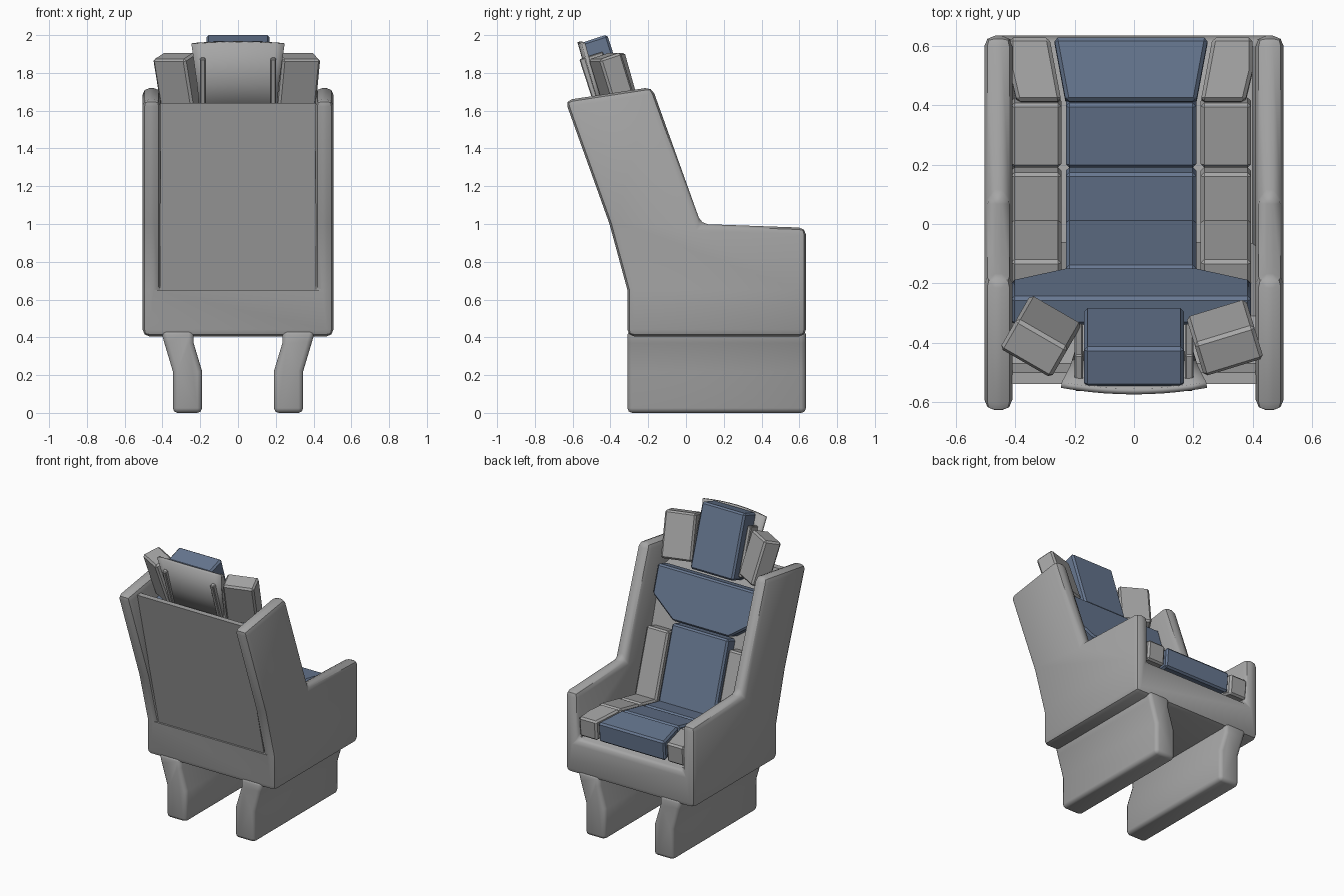
import bpy, bmesh, math
from mathutils import Matrix, Vector

cube = bpy.data.objects.get("Cube")
if cube:
    bpy.data.objects.remove(cube, do_unlink=True)


def material(name, rgb):
    m = bpy.data.materials.new(name)
    m.use_nodes = True
    m.diffuse_color = (*rgb, 1)
    m.node_tree.nodes["Principled BSDF"].inputs["Base Color"].default_value = (*rgb, 1)
    return m


GREY = material("warm grey", (0.38, 0.38, 0.38))
BLUE = material("slate blue", (0.135, 0.185, 0.28))


def finish(name, bm, mat, bevel=0.0, segments=1, angle=25):
    """Round the sharp edges, then turn the bmesh into an object."""
    bmesh.ops.recalc_face_normals(bm, faces=bm.faces)
    if bevel:
        edges = [e for e in bm.edges if e.is_manifold and e.calc_face_angle() > math.radians(25)]
        bmesh.ops.bevel(bm, geom=edges, offset=bevel, segments=segments,
                        profile=0.5, affect='EDGES', clamp_overlap=True)
    mesh = bpy.data.meshes.new(name)
    bm.to_mesh(mesh)
    bm.free()
    mesh.materials.append(mat)
    ob = bpy.data.objects.new(name, mesh)
    bpy.context.collection.objects.link(ob)
    bpy.ops.object.select_all(action='DESELECT')
    ob.select_set(True)
    bpy.context.view_layer.objects.active = ob
    bpy.ops.object.shade_smooth_by_angle(angle=math.radians(angle))
    return ob


def prism(name, outline, depth, matrix, mat, bevel=0.012, segments=1, angle=25):
    """Extrude a flat outline by depth along local z, placed by matrix."""
    bm = bmesh.new()
    low = [bm.verts.new(matrix @ Vector((u, v, 0))) for u, v in outline]
    high = [bm.verts.new(matrix @ Vector((u, v, depth))) for u, v in outline]
    bm.faces.new(low)
    bm.faces.new(high)
    for i in range(len(low)):
        j = (i + 1) % len(low)
        bm.faces.new((low[i], low[j], high[j], high[i]))
    return finish(name, bm, mat, bevel, segments, angle)


def rect(x0, x1, v0, v1):
    return [(x0, v0), (x1, v0), (x1, v1), (x0, v1)]


def frame(x, y, z, tilt, yaw=0):
    return (Matrix.Translation((x, y, z)) @ Matrix.Rotation(math.radians(yaw), 4, 'Z')
            @ Matrix.Rotation(math.radians(tilt), 4, 'X'))


SIDES = (("left", 1), ("right", -1))

# Tub: floor box and two side panels in one rounded shell
OUT, INN, FLOOR, BOTTOM = 0.505, 0.41, 0.65, 0.405
profile = [(-0.31, FLOOR), (-0.405, 1.0), (-0.64, 1.655), (-0.18, 1.725),
           (0.08, 1.0), (0.635, 0.98), (0.635, FLOOR)]
bm = bmesh.new()
ring = {}
for s in (1, -1):
    outer = [bm.verts.new((s * OUT, y, z)) for y, z in profile]
    inner = [bm.verts.new((s * INN, y, z)) for y, z in profile]
    foot = [bm.verts.new((s * OUT, y, BOTTOM)) for y in (0.635, -0.31)]
    bm.faces.new(outer + foot)
    bm.faces.new(inner)
    for i in range(len(profile) - 1):
        bm.faces.new((outer[i], outer[i + 1], inner[i + 1], inner[i]))
    ring[s] = outer, inner, foot
(lo, li, lf), (ro, ri, rf) = ring[1], ring[-1]
bm.faces.new((li[0], li[-1], ri[-1], ri[0]))
bm.faces.new((lf[0], lf[1], rf[1], rf[0]))
bm.faces.new((lo[-1], li[-1], ri[-1], ro[-1], rf[0], lf[0]))
bm.faces.new((lo[0], li[0], ri[0], ro[0], rf[1], lf[1]))
finish("seat_tub", bm, GREY, 0.036, 2, 40)

# Runners under the tub
to_xz = Matrix(((1, 0, 0, 0), (0, 0, 1, -0.31), (0, 1, 0, 0), (0, 0, 0, 1)))
runner = [(0.41, 0.44), (0.39, 0.37), (0.345, 0.22), (0.345, 0), (0.19, 0),
          (0.19, 0.22), (0.235, 0.37), (0.235, 0.44)]
for side, s in SIDES:
    prism(side + "_runner", [(s * x, z) for x, z in runner], 0.945, to_xz, GREY, 0.025, 2, 50)

# Backrest core with its flat rear panel
to_yz = Matrix(((0, 0, 1, -0.412), (1, 0, 0, 0), (0, 1, 0, 0), (0, 0, 0, 1)))
prism("backrest_core", [(-0.06, 0.64), (-0.295, 0.64), (-0.54, 1.64), (-0.5, 1.64),
                        (-0.47, 1.55), (-0.31, 1.52)], 0.824, to_yz, GREY, 0)

# Seat cushions: a middle row and two side rows on each sloped frame
seat = frame(-0.01, 0, 0.745, 12)
front = frame(-0.01, 0.41, 0.835, -5)
back = frame(-0.01, 0.015, 0.74, 107.5)
for name, v0, v1 in (("rear", -0.05, 0.175), ("middle", 0.192, 0.415)):
    prism(name + "_seat_cushion", rect(-0.22, 0.22, v0, v1), -0.11, seat, BLUE)
    for side, s in SIDES:
        prism(f"{side}_{name}_seat_bolster", rect(s * 0.235, s * 0.405, v0, v1), -0.11, seat, GREY)
prism("front_seat_cushion", [(-0.22, 0.005), (0.22, 0.005), (0.26, 0.22), (-0.26, 0.22)],
      -0.14, front, BLUE)
for side, s in SIDES:
    shape = [(0.235, 0.005), (0.385, 0.005), (0.41, 0.11), (0.41, 0.22), (0.275, 0.22)]
    prism(side + "_front_seat_bolster", [(s * x, v) for x, v in shape], -0.14, front, GREY)

# Backrest cushions
prism("lower_back_cushion", rect(-0.22, 0.22, -0.03, 0.52), 0.13, back, BLUE)
for side, s in SIDES:
    prism(side + "_back_bolster", rect(s * 0.235, s * 0.405, -0.03, 0.46), 0.13, back, GREY)
prism("upper_back_cushion", [(-0.22, 0.535), (0.22, 0.535), (0.405, 0.67), (0.405, 0.87),
                             (-0.405, 0.87), (-0.405, 0.67)], 0.1, back, BLUE)

# Headrest: centre pad, two angled side pads
prism("headrest_pad", rect(-0.168, 0.168, 0, 0.445), 0.14, frame(0, -0.28, 1.58, 108), BLUE)
prism("right_headrest_wing", rect(-0.1, 0.1, 0, 0.315), 0.125,
      frame(-0.26, -0.285, 1.61, 108, -30), GREY)
prism("left_headrest_wing", rect(-0.105, 0.105, 0, 0.315), 0.125,
      frame(0.275, -0.28, 1.61, 108, 17), GREY)

# Curved shell and struts behind the headrest
bm = bmesh.new()
rows = []
for width, y, z in ((0.2, -0.455, 1.58), (0.215, -0.505, 1.75), (0.245, -0.565, 1.965)):
    rows.append([bm.verts.new((width * t / 5, y + 0.022 * (t / 5) ** 2, z - 0.01 * (t / 5) ** 2))
                 for t in range(-5, 6)])
for a, b in zip(rows, rows[1:]):
    for i in range(len(a) - 1):
        bm.faces.new((a[i], a[i + 1], b[i + 1], b[i]))
shell = finish("headrest_shell", bm, GREY)
thick = shell.modifiers.new("Thickness", 'SOLIDIFY')
thick.thickness = 0.02
thick.offset = 0
for side, s in SIDES:
    prism(side + "_headrest_strut", rect(s * 0.172, s * 0.2, 0.02, 0.36), 0.13,
          frame(0, -0.33, 1.57, 108), GREY, 0.005)
